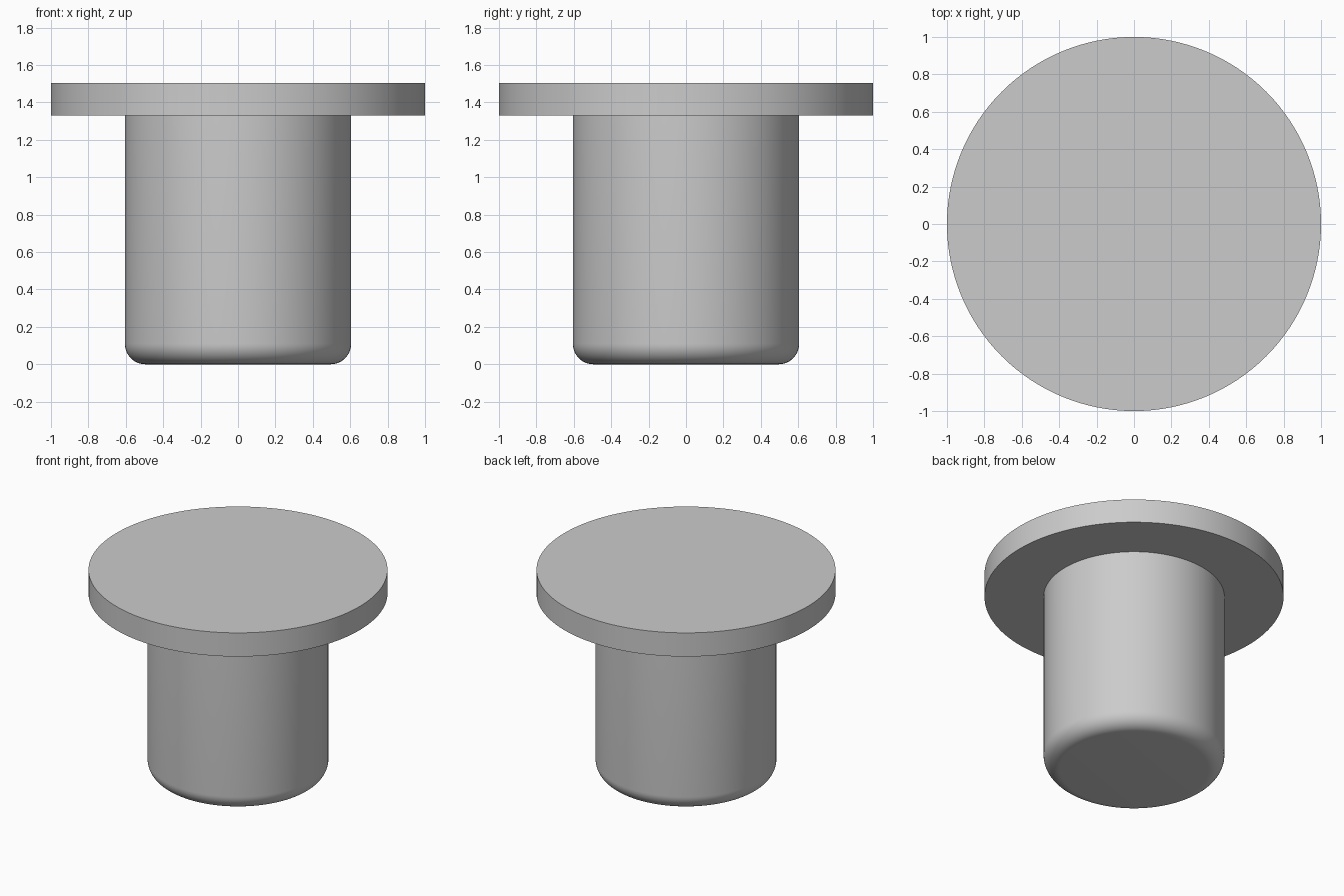
import bpy
import bmesh
from math import cos, sin, pi, radians

cube = bpy.data.objects.get("Cube")
if cube:
    bpy.data.objects.remove(cube, do_unlink=True)

SEGMENTS = 128
FLANGE_R, SHAFT_R, FILLET = 1.0, 0.605, 0.11
FLANGE_Z, TOP_Z = 1.33, 1.505

# Material
grey = bpy.data.materials.new("plain grey")
grey.use_nodes = True
colour = (0.6, 0.6, 0.6, 1)
grey.diffuse_color = colour
grey.node_tree.nodes["Principled BSDF"].inputs["Base Color"].default_value = colour

# Half profile: rounded foot, straight shaft, wide flange
profile = []
for i in range(13):
    a = pi / 2 * i / 12
    profile.append((SHAFT_R - FILLET + FILLET * sin(a), FILLET - FILLET * cos(a)))
profile += [(SHAFT_R, FLANGE_Z), (FLANGE_R, FLANGE_Z), (FLANGE_R, TOP_Z)]

# Revolve the profile into rings, then cap both ends
bm = bmesh.new()
rings = []
for r, z in profile:
    angles = [2 * pi * k / SEGMENTS for k in range(SEGMENTS)]
    rings.append([bm.verts.new((r * cos(a), r * sin(a), z)) for a in angles])
for low, high in zip(rings, rings[1:]):
    for k in range(SEGMENTS):
        n = (k + 1) % SEGMENTS
        bm.faces.new((low[k], low[n], high[n], high[k]))
bm.faces.new(rings[0][::-1])
bm.faces.new(rings[-1])
bmesh.ops.recalc_face_normals(bm, faces=bm.faces)

mesh = bpy.data.meshes.new("flanged_plug")
bm.to_mesh(mesh)
bm.free()
mesh.materials.append(grey)
plug = bpy.data.objects.new("flanged_plug", mesh)
bpy.context.collection.objects.link(plug)

# Smooth sides with crisp flange edges
bpy.ops.object.select_all(action="DESELECT")
plug.select_set(True)
bpy.context.view_layer.objects.active = plug
bpy.ops.object.shade_smooth_by_angle(angle=radians(30))
